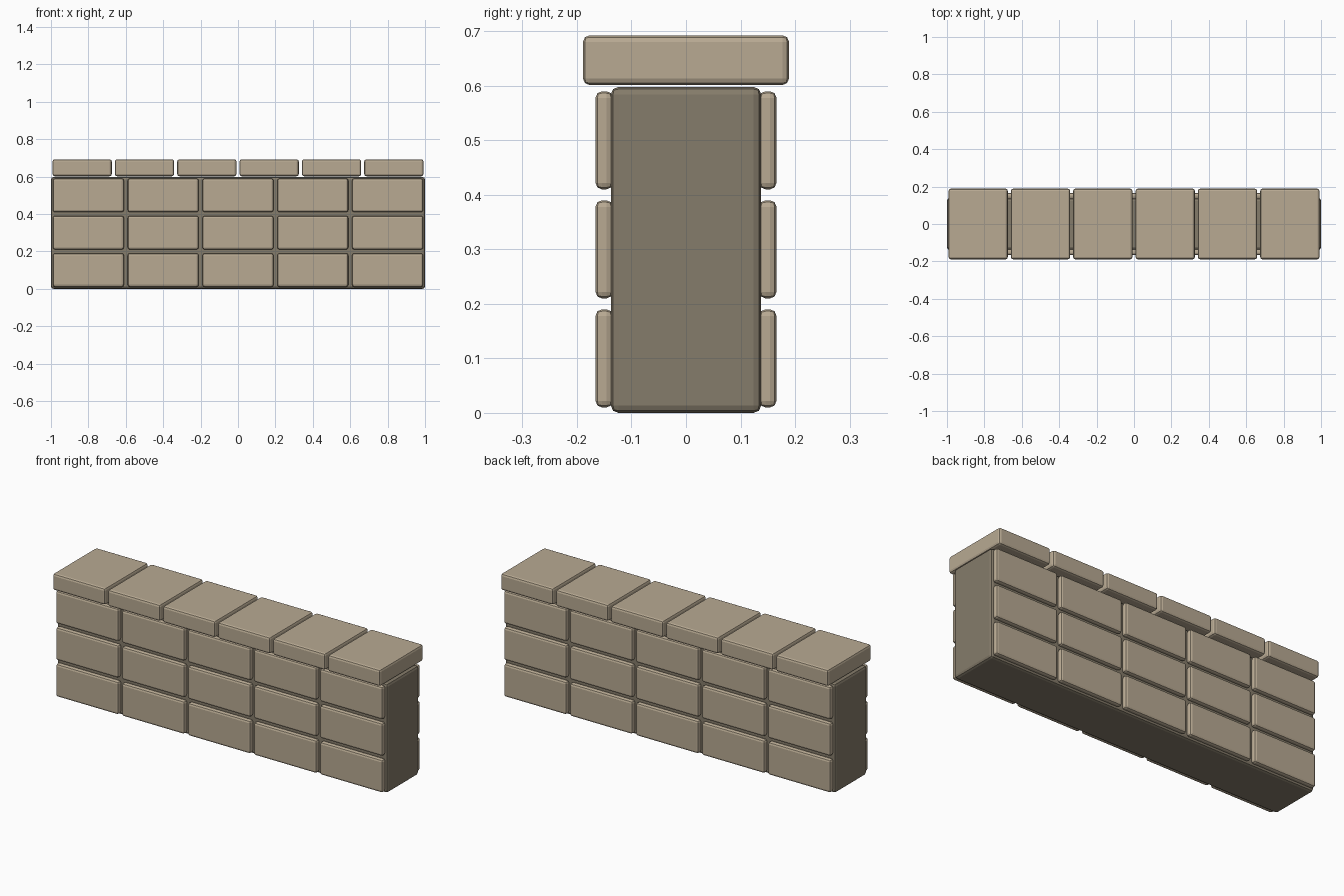
import bpy
import bmesh
from mathutils import Matrix, Vector

cube = bpy.data.objects.get("Cube")
if cube:
    bpy.data.objects.remove(cube, do_unlink=True)


def make_material(name, rgb):
    mat = bpy.data.materials.new(name)
    mat.use_nodes = True
    mat.diffuse_color = (*rgb, 1)
    mat.node_tree.nodes["Principled BSDF"].inputs["Base Color"].default_value = (*rgb, 1)
    return mat


stone = make_material("sandy stone", (0.48, 0.40, 0.29))
mortar = make_material("dark mortar", (0.235, 0.20, 0.145))


def block(name, centre, size, mat, bevel):
    """Box with rounded edges."""
    bm = bmesh.new()
    bmesh.ops.create_cube(bm, size=1, matrix=Matrix.Diagonal((*size, 1)))
    bmesh.ops.bevel(bm, geom=bm.edges[:], offset=bevel, segments=2,
                    profile=0.5, affect='EDGES')
    mesh = bpy.data.meshes.new(name)
    bm.to_mesh(mesh)
    bm.free()
    mesh.materials.append(mat)
    obj = bpy.data.objects.new(name, mesh)
    obj.location = Vector(centre)
    bpy.context.collection.objects.link(obj)
    return obj


# Mortar core
block("wall_core", (0, 0, 0.299), (2, 0.276, 0.598), mortar, 0.014)

# Facing bricks on both sides
for side, y in (("front", -0.15), ("back", 0.15)):
    for row in range(3):
        for col in range(5):
            block(f"{side}_brick_{row + 1}_{col + 1}",
                  (0.4 * (col - 2), y, 0.1 + 0.2 * row),
                  (0.38, 0.032, 0.18), stone, 0.012)

# Overhanging capstones
for i in range(6):
    block(f"capstone_{i + 1}", ((i - 2.5) / 3, 0, 0.647),
          (0.317, 0.378, 0.091), stone, 0.012)
